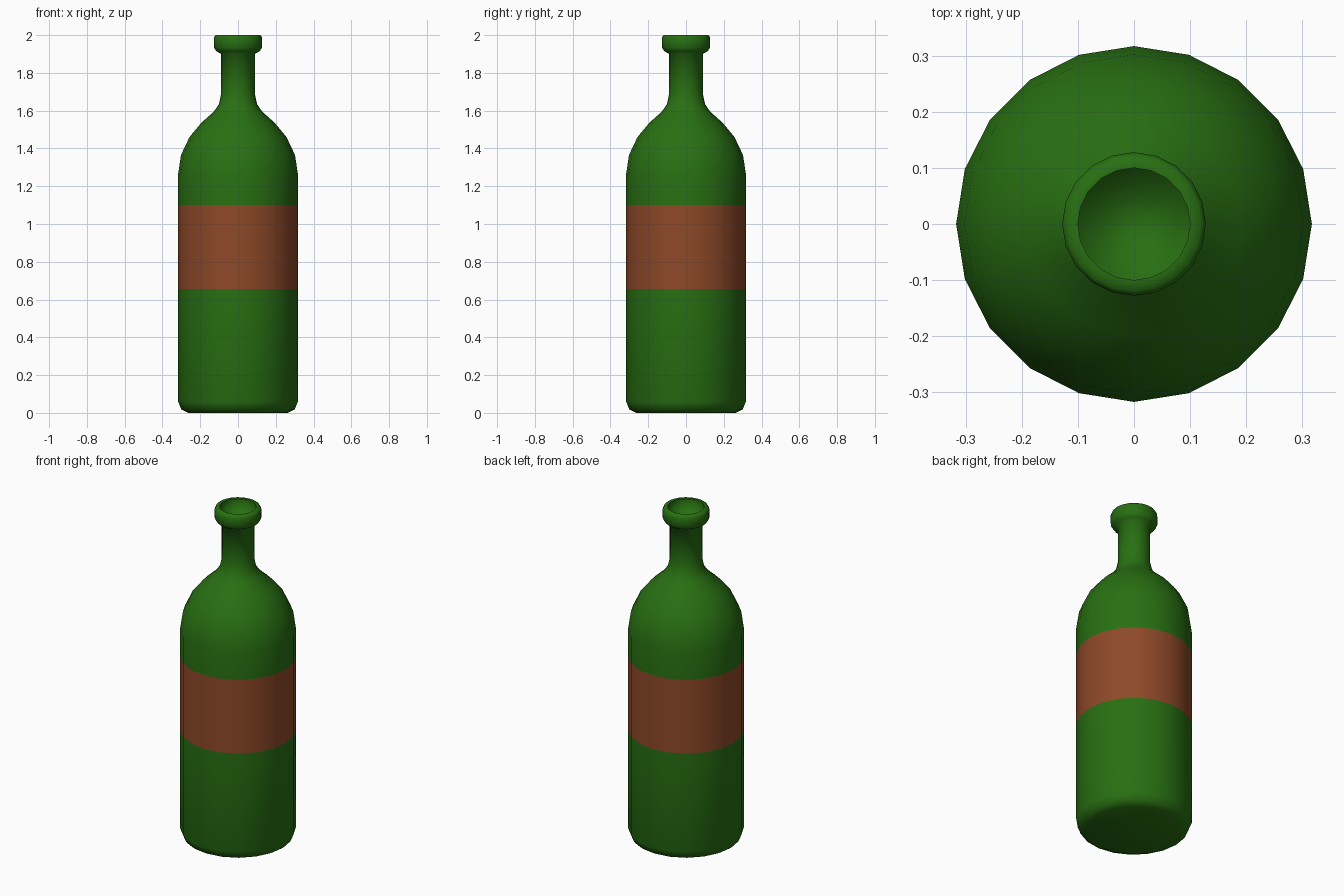
import bpy, bmesh
from math import cos, sin, pi

if "Cube" in bpy.data.objects:
    bpy.data.objects.remove(bpy.data.objects["Cube"])

SIDES = 20
LABEL_BOTTOM, LABEL_TOP = 0.655, 1.10

# (radius, height) from the base up the outside, over the lip and into the mouth
PROFILE = [
    (0.262, 0.0), (0.30, 0.018), (0.317, 0.06),
    (0.317, LABEL_BOTTOM), (0.317, LABEL_TOP), (0.317, 1.265),
    (0.302, 1.365), (0.257, 1.46), (0.195, 1.535), (0.128, 1.595),
    (0.101, 1.635), (0.089, 1.69), (0.089, 1.90),
    (0.115, 1.915), (0.128, 1.935), (0.128, 1.985), (0.12, 2.0),
    (0.10, 2.0), (0.10, 1.92),
]


def material(name, color):
    mat = bpy.data.materials.new(name)
    mat.diffuse_color = (*color, 1)
    mat.use_nodes = True
    mat.node_tree.nodes["Principled BSDF"].inputs["Base Color"].default_value = mat.diffuse_color
    return mat


# Revolve the profile
bm = bmesh.new()
rings = [[bm.verts.new((r * cos(2 * pi * i / SIDES), r * sin(2 * pi * i / SIDES), z))
          for i in range(SIDES)] for r, z in PROFILE]
for (lower, upper), (_, z) in zip(zip(rings, rings[1:]), PROFILE):
    for i in range(SIDES):
        j = (i + 1) % SIDES
        face = bm.faces.new((lower[i], lower[j], upper[j], upper[i]))
        face.material_index = int(z == LABEL_BOTTOM)   # label band

# Base and mouth floor
bm.faces.new(rings[0][::-1])
bm.faces.new(rings[-1])
for face in bm.faces:
    face.smooth = True

# Crisp inner lip edge
for i in range(SIDES):
    bm.edges.get((rings[-2][i], rings[-2][(i + 1) % SIDES])).smooth = False

mesh = bpy.data.meshes.new("bottle")
bm.to_mesh(mesh)
bm.free()
mesh.materials.append(material("green_glass", (0.021, 0.16, 0.006)))
mesh.materials.append(material("brown_label", (0.27, 0.066, 0.021)))
bpy.context.collection.objects.link(bpy.data.objects.new("bottle", mesh))
